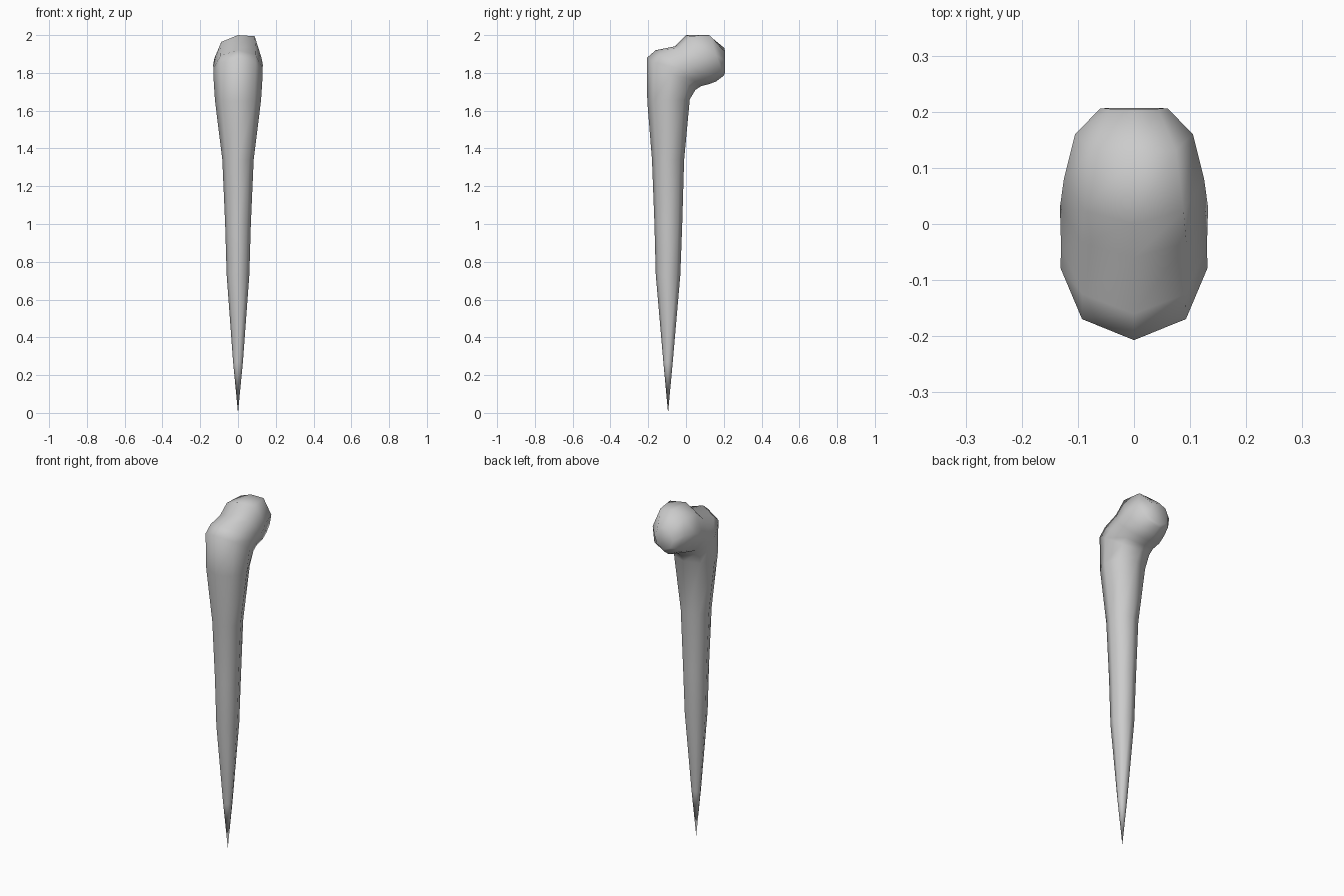
import bpy, bmesh, math
from mathutils import Vector

cube = bpy.data.objects.get("Cube")
if cube:
    bpy.data.objects.remove(cube)

mat = bpy.data.materials.new("plain_grey")
mat.use_nodes = True
grey = (0.6, 0.6, 0.6, 1)
mat.diffuse_color = grey
mat.node_tree.nodes["Principled BSDF"].inputs["Base Color"].default_value = grey

SIDES = 8
# Cross-sections: front/top edge (y, z), back/under edge (y, z), half width, lift of the left shoulder
sections = [
    ((-.12, .27), (-.07, .27), .026, 0),
    ((-.16, .73), (-.03, .73), .06, 0),
    ((-.167, 1.0), (-.02, 1.0), .068, 0),
    ((-.18, 1.34), (-.01, 1.34), .083, 0),
    ((-.205, 1.65), (.02, 1.66), .122, 0),
    ((-.207, 1.88), (.05, 1.71), .131, 0),
    ((-.16, 1.92), (.08, 1.73), .13, .005),
    ((-.06, 1.94), (.12, 1.74), .132, .02),
    ((0, 2.0), (.16, 1.755), .125, .03),
    ((.12, 2.0), (.2, 1.785), .105, .025),
    ((.205, 1.93), (.207, 1.80), .06, 0),
]


def ring(bm, outer, inner, half, lift):
    """One rounded section spanning from the outer edge to the inner edge."""
    a, b = Vector((0, *outer)), Vector((0, *inner))
    mid, arm = (a + b) / 2, (a - b) / 2
    verts = []
    for k in range(SIDES):
        t = math.tau * k / SIDES
        p = mid + arm * math.cos(t) + Vector((half * math.sin(t), 0, 0))
        if k == 1:
            p.z += lift
        verts.append(bm.verts.new(p))
    return verts


bm = bmesh.new()
rings = [ring(bm, *s) for s in sections]
tip = bm.verts.new((0, -.095, 0))

# Pointed lower end
for k in range(SIDES):
    bm.faces.new((tip, rings[0][k], rings[0][(k + 1) % SIDES]))
# Tapered shaft bending back into the knob
for low, high in zip(rings, rings[1:]):
    for k in range(SIDES):
        n = (k + 1) % SIDES
        bm.faces.new((low[k], high[k], high[n], low[n]))
# Rounded end of the knob
bm.faces.new(rings[-1])
bmesh.ops.recalc_face_normals(bm, faces=bm.faces)
for f in bm.faces:
    f.smooth = True

mesh = bpy.data.meshes.new("hooked_spike")
bm.to_mesh(mesh)
bm.free()
mesh.materials.append(mat)
spike = bpy.data.objects.new("hooked_spike", mesh)
bpy.context.collection.objects.link(spike)
